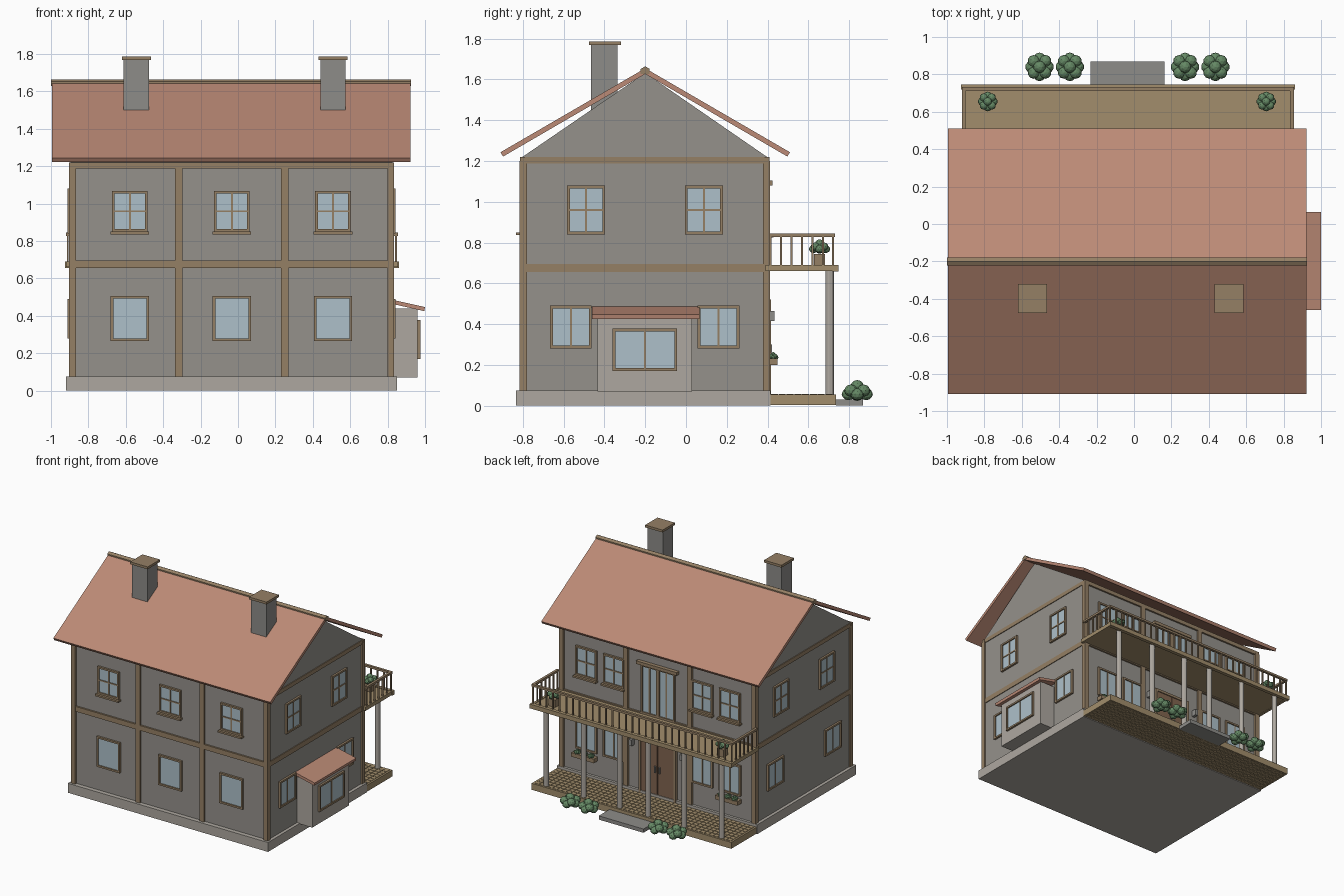
import bpy, bmesh, math
from mathutils import Matrix, Vector

if "Cube" in bpy.data.objects:
    bpy.data.objects.remove(bpy.data.objects["Cube"])


def material(name, r, g, b):
    m = bpy.data.materials.new(name)
    m.diffuse_color = (r, g, b, 1)
    m.use_nodes = True
    m.node_tree.nodes["Principled BSDF"].inputs["Base Color"].default_value = m.diffuse_color
    return m


WALL = material("wall_plaster", 0.30, 0.285, 0.26)
STONE = material("pale_stone", 0.42, 0.39, 0.35)
GREY = material("grey_stone", 0.27, 0.265, 0.25)
WOOD = material("timber", 0.30, 0.215, 0.13)
DECK = material("deck_wood", 0.36, 0.27, 0.15)
DOOR = material("door_wood", 0.22, 0.13, 0.08)
ROOF = material("roof_tile", 0.50, 0.255, 0.18)
GLASS = material("glass", 0.42, 0.53, 0.59)
LEAF = material("leaf", 0.13, 0.25, 0.13)

# Wall faces: x0, x1, y0, y1 and house centre line
X0, X1, Y0, Y1 = -0.895, 0.825, -0.80, 0.395
CX, RIDGE_Y = -0.035, -0.2


def finish(bm, name, mat):
    me = bpy.data.meshes.new(name)
    bmesh.ops.recalc_face_normals(bm, faces=bm.faces)
    bm.to_mesh(me)
    bm.free()
    me.materials.append(mat)
    ob = bpy.data.objects.new(name, me)
    bpy.context.collection.objects.link(ob)
    return ob


def boxes(name, mat, *items):
    """One object from boxes given as (x0, x1, y0, y1, z0, z1)."""
    bm = bmesh.new()
    for a, b, c, d, e, f in items:
        m = Matrix.Translation(((a + b) / 2, (c + d) / 2, (e + f) / 2))
        m = m @ Matrix.Diagonal((abs(b - a), abs(d - c), abs(f - e), 1))
        bmesh.ops.create_cube(bm, size=1, matrix=m)
    return finish(bm, name, mat)


def prism(name, mat, profile, axis, a, b):
    """Extrude a profile of (horizontal, z) points along x or y."""
    bm = bmesh.new()
    put = (lambda p, t: (t, p[0], p[1])) if axis == 'x' else (lambda p, t: (p[0], t, p[1]))
    face = bm.faces.new([bm.verts.new(put(p, a)) for p in profile])
    ext = bmesh.ops.extrude_face_region(bm, geom=[face])
    vec = Vector((b - a, 0, 0)) if axis == 'x' else Vector((0, b - a, 0))
    bmesh.ops.translate(bm, vec=vec, verts=[v for v in ext['geom'] if isinstance(v, bmesh.types.BMVert)])
    return finish(bm, name, mat)


def on_wall(side, u0, u1, z0, z1, d0, d1, off=0):
    """Box on a wall: u along the wall, d outward from it."""
    if side == 'front':
        return (u0, u1, Y0 - d1, Y0 - d0, z0, z1)
    if side == 'back':
        return (u0, u1, Y1 + d0, Y1 + d1, z0, z1)
    if side == 'right':
        return (X1 + off + d0, X1 + off + d1, u0, u1, z0, z1)
    return (X0 - d1, X0 - d0, u0, u1, z0, z1)


def window(name, side, u, z0, z1, w, bars=(1, 1), sill=False, off=0):
    a, b, t = u - w / 2, u + w / 2, 0.014
    parts = [(a, a + t, z0, z1, 0, .016), (b - t, b, z0, z1, 0, .016),
             (a + t, b - t, z0, z0 + t, 0, .016), (a + t, b - t, z1 - t, z1, 0, .016)]
    if bars[0]:
        parts.append((u - .005, u + .005, z0 + t, z1 - t, 0, .011))
    if bars[1]:
        zm = (z0 + z1) / 2
        parts.append((a + t, b - t, zm - .005, zm + .005, 0, .011))
    if sill:
        parts.append((a - .008, b + .008, z0 - .014, z0, 0, .035))
    boxes(name + "_frame", WOOD, *[on_wall(side, *p, off) for p in parts])
    boxes(name + "_glass", GLASS, on_wall(side, a + t, b - t, z0 + t, z1 - t, 0, .006, off))


# Foundation, walls and gable
boxes("foundation", STONE, (-0.92, 0.85, -0.835, 0.415, 0, 0.075))
boxes("walls", WALL, (X0, X1, Y0, Y1, 0.075, 1.21))
prism("gable", WALL, [(Y0 - .01, 1.215), (Y1 + .01, 1.215), (RIDGE_Y, 1.632)], 'x', X0, X1)

# Timber frame: corner posts, mid posts and horizontal bands
posts = [(x, x + .037, y, y + .036, .075, 1.2) for x in (-.904, .798) for y in (-.817, .377)]
posts += [(x, x + .04, y, y + .03, .075, 1.2) for x in (-.337, .229) for y in (-.815, .38)]
boxes("timber_posts", WOOD, *posts)
for nm, z0, z1 in (("floor_band", .655, .695), ("top_band", 1.188, 1.22)):
    boxes(nm, WOOD, (-.904, .834, -.814, -.79, z0, z1), (-.904, .834, .385, .409, z0, z1),
          (-.901, -.88, -.79, .385, z0, z1), (.81, .831, -.79, .385, z0, z1))

# Roof slopes and ridge cap
for nm, s in (("roof_front", -1), ("roof_back", 1)):
    prism(nm, ROOF, [(RIDGE_Y, 1.655), (RIDGE_Y + s * .71, 1.243), (RIDGE_Y + s * .697, 1.222),
                     (RIDGE_Y, 1.627)], 'x', -0.995, 0.922)
prism("ridge_cap", WOOD, [(-.222, 1.628), (-.178, 1.628), (-.178, 1.652), (-.2, 1.664), (-.222, 1.652)],
      'x', -1.0, 0.926)

# Chimneys
for i, x in enumerate((-0.543, 0.508)):
    boxes(f"chimney_{i}", GREY, (x - .068, x + .068, -.465, -.335, 1.40, 1.77))
    boxes(f"chimney_cap_{i}", WOOD, (x - .077, x + .077, -.475, -.32, 1.768, 1.787))

# Front windows
for i, x in enumerate((-0.578, -0.033, 0.508)):
    window(f"front_upper_window_{i}", 'front', x, .85, 1.068, .19, sill=True)
    window(f"front_lower_window_{i}", 'front', x, .265, .507, .205, bars=(0, 0))

# Side windows
for side in ('right', 'left'):
    for i, y in enumerate((-.49, .088)):
        window(f"{side}_upper_window_{i}", side, y, .84, 1.08, .187)
    for i, y in enumerate((-.565, .16)):
        window(f"{side}_lower_window_{i}", side, y, .28, .49, .205, bars=(1, 0))

# Bay on the right side
boxes("bay", STONE, (X1 - .01, .96, -.433, .03, .07, .44))
window("bay_window", 'right', -.202, .17, .378, .318, bars=(1, 0), off=.96 - X1)
prism("bay_roof", ROOF, [(.82, .465), (.82, .487), (1.0, .447), (.996, .425)], 'y', -.46, .065)

# Back windows, with planters below the outer lower ones
for s in (-1, 1):
    for j, d in enumerate((.39, .635)):
        tag = f"{'left' if s < 0 else 'right'}_{j}"
        window(f"back_upper_window_{tag}", 'back', CX + s * d, .84, 1.075, .185, sill=True)
        window(f"back_lower_window_{tag}", 'back', CX + s * d, .255, .5, .19, bars=(1, 0))

# Balcony door (glazed) and entrance door
window("balcony_door_left", 'back', CX - .075, .69, 1.08, .15, bars=(1, 0))
window("balcony_door_right", 'back', CX + .075, .69, 1.08, .15, bars=(1, 0))
boxes("balcony_door_lintel", WOOD, on_wall('back', CX - .18, CX + .18, 1.08, 1.105, 0, .03))
boxes("entrance_door", DOOR, on_wall('back', CX - .145, CX - .003, .055, .5, 0, .014),
      on_wall('back', CX + .003, CX + .145, .055, .5, 0, .014))
boxes("entrance_frame", WOOD, on_wall('back', CX - .165, CX - .145, .055, .52, 0, .022),
      on_wall('back', CX + .145, CX + .165, .055, .52, 0, .022),
      on_wall('back', CX - .145, CX + .145, .5, .52, 0, .022))
boxes("door_handles", GREY, *[on_wall('back', CX + s * .02 - .005, CX + s * .02 + .005, .25, .30, .014, .026)
                              for s in (-1, 1)])
boxes("wall_lamps", GREY, *[on_wall('back', CX + s * .225 - .012, CX + s * .225 + .012, .415, .465, 0, .04)
                            for s in (-1, 1)])

# Porch: tiled deck, fascia and step
PX0, PX1, PY0, PY1 = -0.915, 0.85, 0.415, 0.735
nx, ny = 44, 8
sx, sy = (PX1 - PX0 - .03) / nx, (PY1 - PY0 - .015) / ny
boxes("porch_tiles", DECK, *[(PX0 + .015 + i * sx + .002, PX0 + .015 + (i + 1) * sx - .002,
                              PY0 + j * sy + .002, PY0 + (j + 1) * sy - .002, .004, .056)
                             for i in range(nx) for j in range(ny)])
boxes("porch_bed", WOOD, (PX0 + .01, PX1 - .01, PY0, PY1 - .01, .01, .05))
boxes("porch_fascia", DECK, (PX0, PX1, PY1 - .015, PY1, .004, .055),
      (PX0, PX0 + .015, PY0, PY1 - .015, .004, .055), (PX1 - .015, PX1, PY0, PY1 - .015, .004, .055))
boxes("porch_step", GREY, (-.232, .163, .735, .868, 0, .03))

# Porch columns
for i, d in enumerate((-.775, -.445, -.125, .125, .445, .775)):
    bm = bmesh.new()
    bmesh.ops.create_cone(bm, cap_ends=True, segments=12, radius1=.02, radius2=.02, depth=.61,
                          matrix=Matrix.Translation((CX + d, .705, .36)))
    finish(bm, f"porch_column_{i}", STONE)

# Balcony floor, edge beams, rails and balusters
boxes("balcony_floor", DECK, (-.91, .845, .39, .73, .664, .686))
boxes("balcony_beam", DECK, (-.925, .86, .718, .747, .657, .691),
      (-.92, -.90, .39, .718, .66, .69), (.835, .855, .39, .718, .66, .69))
boxes("handrail", WOOD, (-.92, .855, .712, .732, .828, .845),
      (-.92, -.90, .41, .712, .828, .845), (.835, .855, .41, .712, .828, .845))
bal = [(x - .005, x + .005, .717, .727, .69, .83) for x in [-.91 + i * 1.755 / 30 for i in range(31)]]
bal += [(x - .005, x + .005, y - .005, y + .005, .69, .83)
        for x in (-.91, .845) for y in [.415 + i * .0512 for i in range(6)]]
boxes("balusters", WOOD, *bal)


def bush(name, x, y, z, r, h):
    """Cluster of low-poly balls squeezed to radius r and half height h."""
    bm = bmesh.new()
    spots = [(0, 0, .45), (0, 0, -.2)]
    spots += [(.6 * math.cos(k * math.pi / 4), .6 * math.sin(k * math.pi / 4), .12 if k % 2 else -.15)
              for k in range(8)]
    for p in spots:
        m = Matrix.Translation((x, y, z)) @ Matrix.Diagonal((r, r, h, 1)) @ Matrix.Translation(p)
        bmesh.ops.create_icosphere(bm, subdivisions=2, radius=.45, matrix=m)
    finish(bm, name, LEAF)


# Garden bushes, balcony pots and window planters
for i, x in enumerate((-.505, -.343, .273, .435)):
    bush(f"garden_bush_{i}", x, .84, .066, .073, .066)
for i, x in enumerate((-.782, .707)):
    bush(f"balcony_plant_{i}", x, .655, .775, .05, .045)
    boxes(f"balcony_pot_{i}", WOOD, (x - .028, x + .028, .627, .683, .686, .745))
for s in (-1, 1):
    x = CX + s * .635
    boxes(f"window_planter_{(s + 1) // 2}", WOOD, (x - .1, x + .1, .40, .45, .20, .232))
    for k in (-1, 0, 1):
        bush(f"planter_plant_{(s + 1) // 2}_{k + 1}", x + k * .06, .428, .24, .024, .026)
